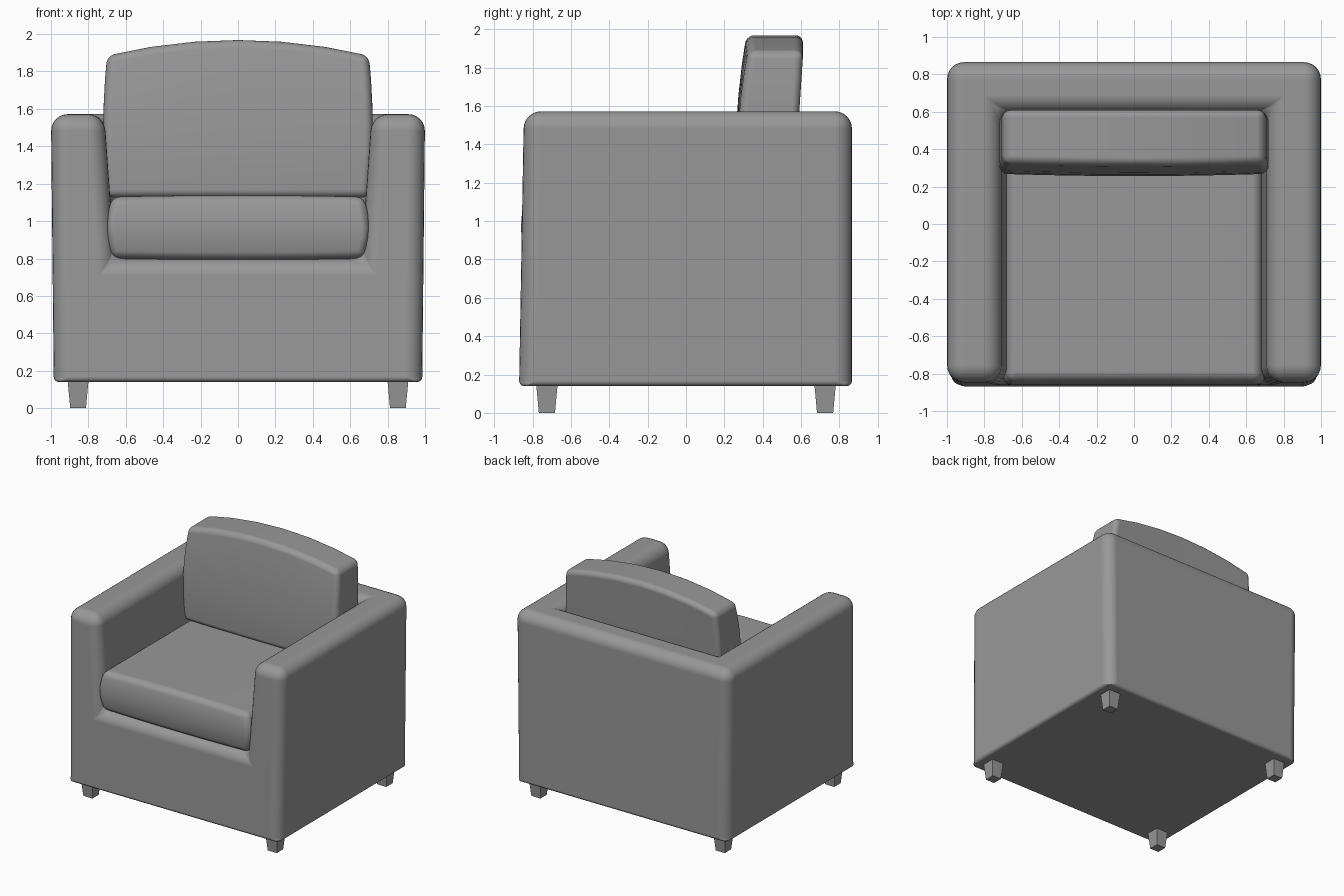
import bpy, bmesh

if "Cube" in bpy.data.objects:
    bpy.data.objects.remove(bpy.data.objects["Cube"])

# Dark grey upholstery
grey = bpy.data.materials.new("dark_grey")
grey.diffuse_color = (.315, .315, .315, 1)
grey.use_nodes = True
grey.node_tree.nodes["Principled BSDF"].inputs["Base Color"].default_value = grey.diffuse_color


def finish(bm, name, bevel=0.0, segments=5, limit='ANGLE'):
    """Turn a bmesh into an object, optionally smooth with rounded edges."""
    bmesh.ops.recalc_face_normals(bm, faces=bm.faces)
    for f in bm.faces:
        f.smooth = bevel > 0
    me = bpy.data.meshes.new(name)
    bm.to_mesh(me)
    bm.free()
    me.materials.append(grey)
    ob = bpy.data.objects.new(name, me)
    bpy.context.collection.objects.link(ob)
    if bevel:
        m = ob.modifiers.new("rounding", 'BEVEL')
        m.width, m.segments, m.limit_method = bevel, segments, limit
        m.angle_limit = 0.8
        m.harden_normals = True
    return ob


# Frame: one U-shaped shell of arms, back and front panel
bm = bmesh.new()
ring = lambda pts: [bm.verts.new(p) for p in pts]
base = ring([(-.985, -.87, .14), (.985, -.87, .14), (.985, .865, .14), (-.985, .865, .14)])
top = ring([(-1, -.845, 1.572), (1, -.845, 1.572), (1, .865, 1.572), (-1, .865, 1.572)])
rim = ring([(-.715, -.845, 1.572), (.715, -.845, 1.572), (.715, .60, 1.572), (-.715, .60, 1.572)])
deck = ring([(-.66, -.858, .80), (.66, -.858, .80), (.66, .56, .80), (-.66, .56, .80)])
for i in (1, 2, 3):
    j = (i + 1) % 4
    bm.faces.new((base[i], base[j], top[j], top[i]))
    bm.faces.new((rim[i], rim[j], deck[j], deck[i]))
bm.faces.new(base[::-1])
bm.faces.new(deck)
bm.faces.new((base[0], base[1], top[1], rim[1], deck[1], deck[0], rim[0], top[0]))
bm.faces.new((top[0], rim[0], rim[3], rim[2], rim[1], top[1], top[2], top[3]))
weight = bm.edges.layers.float.new("bevel_weight_edge")
for e in bm.edges:
    low = all(v in base for v in e.verts)
    e[weight] = 0.3 if low else 1.0
finish(bm, "frame", 0.09, 6, 'WEIGHT')


def cushion(name, shape, bevel):
    """Gridded cube with each unit coordinate mapped through shape."""
    bm = bmesh.new()
    bmesh.ops.create_cube(bm, size=2)
    bmesh.ops.subdivide_edges(bm, edges=bm.edges[:], cuts=5, use_grid_fill=True)
    for v in bm.verts:
        v.co = shape(*v.co)
    return finish(bm, name, bevel)


# Seat cushion with bulging sides and front
def seat_shape(u, v, w):
    y = -.165 + .665 * v
    if v < 0:
        y += v * .03 * (1 - w * w)
    return (u * (.672 + .028 * (1 - w * w)), y,
            .965 + .165 * w + .008 * w * (1 - u * u))


cushion("seat_cushion", seat_shape, 0.042)


# Back cushion, leaning back, with an arched top
def back_shape(u, v, w):
    y = .443 + .143 * v + .026 * w
    if v < 0:
        y += v * .026 * (1 - w * w) + v * .012 * (1 - u * u)
    z = 1.505 + .38 * w
    if w > 0:
        z += .083 * w * (1 - u * u)
    return (u * (.70 + .02 * (1 - w * w)), y, z)


cushion("back_cushion", back_shape, 0.042)

# Four tapered square legs
for sx, side in ((-1, "left"), (1, "right")):
    for sy, end in ((-1, "front"), (1, "back")):
        bm = bmesh.new()
        bmesh.ops.create_cube(bm, size=2)
        for v in bm.verts:
            h = .056 if v.co.z > 0 else .042
            v.co = (sx * .855 + h * v.co.x, sy * .725 + h * v.co.y,
                    .15 if v.co.z > 0 else 0)
        finish(bm, f"{end}_{side}_leg")
